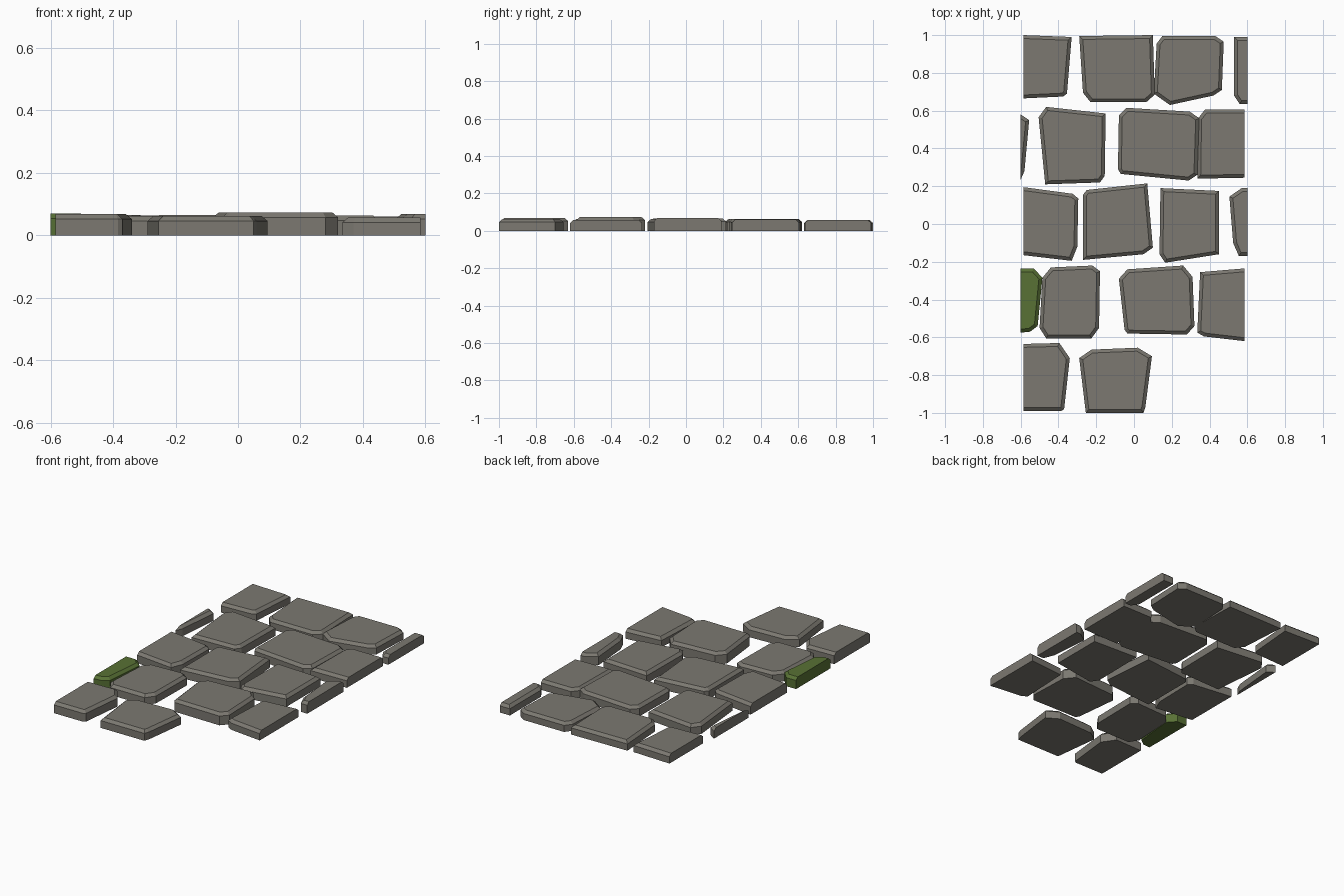
import bpy, bmesh
from mathutils import Vector

if "Cube" in bpy.data.objects:
    bpy.data.objects.remove(bpy.data.objects["Cube"])


def material(name, rgb):
    m = bpy.data.materials.new(name)
    m.diffuse_color = (*rgb, 1)
    m.use_nodes = True
    m.node_tree.nodes["Principled BSDF"].inputs["Base Color"].default_value = m.diffuse_color
    return m


STONE = material("grey stone", (0.20, 0.19, 0.165))
MOSS = material("moss green", (0.098, 0.165, 0.035))
BEVEL, DROP = 0.018, 0.016


def inset(pts):
    """Offset a clockwise outline inwards; the trimmed side edges stay put."""
    n, lines = len(pts), []
    for i in range(n):
        a, b = pts[i], pts[(i + 1) % n]
        d = (b - a).normalized()
        trimmed = abs(a.x) > 0.58 and abs(b.x) > 0.58
        lines.append((a + Vector((d.y, -d.x)) * (0 if trimmed else BEVEL), d))
    out = []
    for i in range(n):
        (p, d), (q, e) = lines[i - 1], lines[i]
        t = (q - p).cross(e) / d.cross(e)
        out.append(p + d * t)
    return out


def stone(name, height, *outline, mat=STONE):
    """Paving stone with a chamfered top, outline given clockwise from top left."""
    pts = [Vector(p) for p in outline]
    bm = bmesh.new()
    rings = [[bm.verts.new((p.x, p.y, z)) for p in ring] for ring, z in
             ((pts, 0), (pts, height - DROP), (inset(pts), height))]
    n = len(pts)
    for lo, hi in zip(rings, rings[1:]):
        for i in range(n):
            j = (i + 1) % n
            bm.faces.new((lo[i], lo[j], hi[j], hi[i]))
    bm.faces.new(rings[0])
    bm.faces.new(rings[2])
    bmesh.ops.recalc_face_normals(bm, faces=bm.faces)
    mesh = bpy.data.meshes.new(name)
    bm.to_mesh(mesh)
    bm.free()
    mesh.materials.append(mat)
    bpy.context.collection.objects.link(bpy.data.objects.new(name, mesh))


# Back row
stone("back_stone_1", .058, (-.585, 1), (-.33, .99), (-.355, .69), (-.375, .675), (-.585, .665))
stone("back_stone_2", .058, (-.29, .995), (.1, 1), (.11, .685), (.065, .645), (-.23, .645),
      (-.27, .695))
stone("back_stone_3", .057, (.15, .995), (.43, .995), (.475, .965), (.465, .71), (.42, .68),
      (.19, .63), (.105, .69), (.12, .955))
stone("back_edge_stone", .058, (.53, .99), (.6, .99), (.6, .635), (.56, .635), (.53, .68))

# Second row
stone("second_edge_stone", .062, (-.6, .58), (-.555, .55), (-.58, .28), (-.6, .235))
stone("second_stone_1", .064, (-.465, .62), (-.15, .585), (-.155, .255), (-.18, .22),
      (-.47, .21), (-.505, .565))
stone("second_stone_2", .064, (-.04, .615), (.295, .595), (.345, .56), (.335, .26), (.29, .23),
      (-.07, .265), (-.085, .29), (-.08, .575))
stone("second_stone_3", .060, (.375, .605), (.585, .605), (.585, .245), (.335, .24), (.34, .56))

# Middle row
stone("middle_stone_1", .066, (-.585, .195), (-.325, .16), (-.295, .135), (-.3, -.12),
      (-.33, -.195), (-.585, -.165))
stone("middle_stone_2", .066, (-.25, .18), (.07, .215), (.1, -.125), (.05, -.16),
      (-.27, -.19), (-.27, .155))
stone("middle_stone_3", .064, (.14, .19), (.45, .175), (.45, -.16), (.165, -.205), (.135, -.16))
stone("middle_edge_stone", .069, (.505, .145), (.57, .19), (.6, .19), (.6, -.17),
      (.555, -.17), (.525, -.1))

# Fourth row, starting with the mossy stone
stone("mossy_stone", .070, (-.6, -.235), (-.53, -.235), (-.485, -.285), (-.51, -.54),
      (-.55, -.57), (-.6, -.575), mat=MOSS)
stone("fourth_stone_1", .062, (-.44, -.23), (-.22, -.22), (-.18, -.25), (-.185, -.55),
      (-.225, -.605), (-.465, -.605), (-.5, -.55), (-.485, -.285))
stone("fourth_stone_2", .074, (-.035, -.24), (.26, -.22), (.31, -.28), (.32, -.54),
      (.28, -.585), (-.035, -.58), (-.05, -.56), (-.08, -.29))
stone("fourth_stone_3", .058, (.35, -.255), (.585, -.235), (.585, -.62), (.37, -.595),
      (.335, -.575))

# Front row
stone("front_stone_1", .068, (-.585, -.635), (-.395, -.63), (-.34, -.71), (-.37, -.98),
      (-.385, -.99), (-.585, -.99))
stone("front_stone_2", .062, (-.225, -.665), (.02, -.655), (.095, -.7), (.06, -.97),
      (.05, -1), (-.255, -1), (-.29, -.71))
